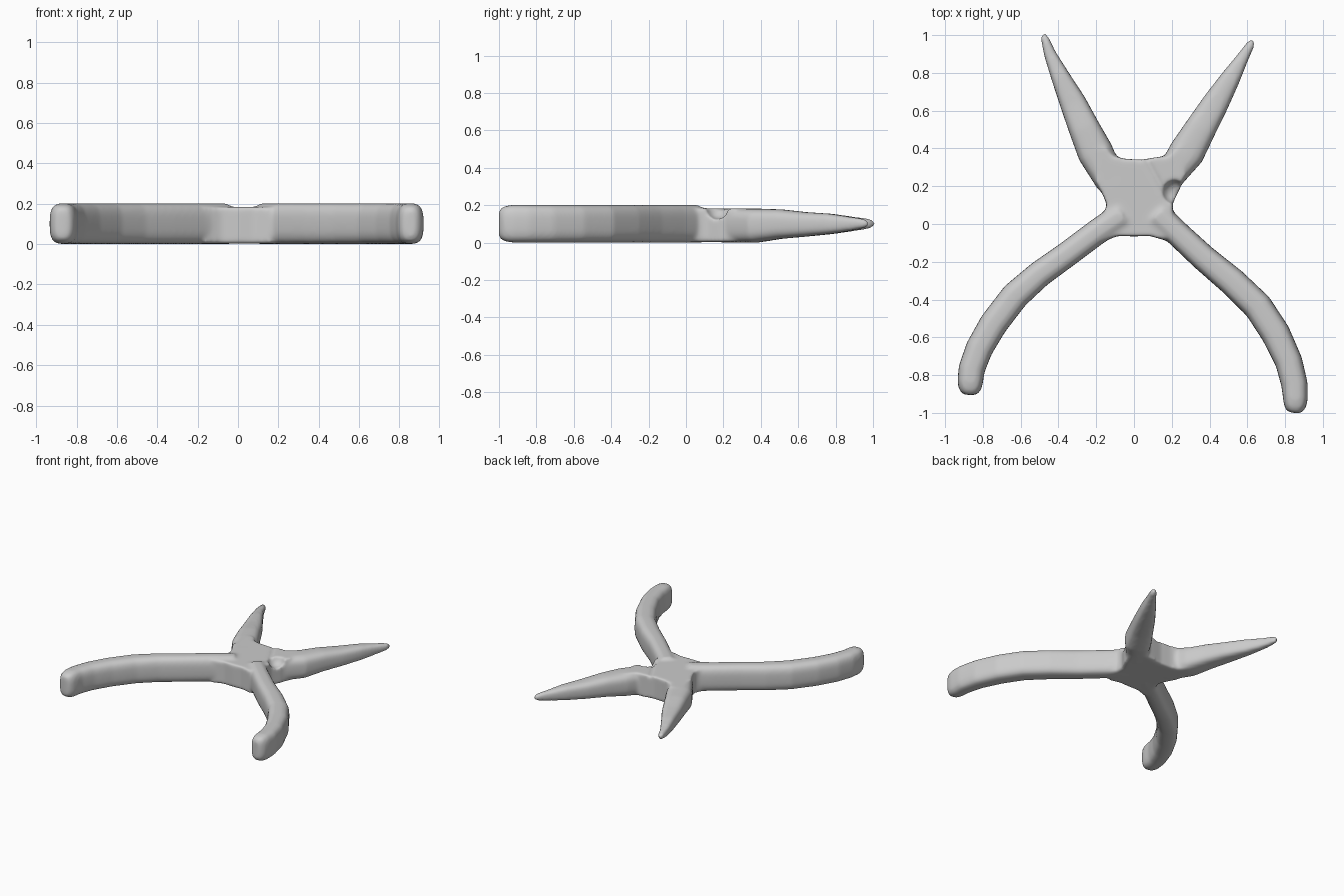
import bpy, bmesh, math
from mathutils import Vector

if "Cube" in bpy.data.objects:
    bpy.data.objects.remove(bpy.data.objects["Cube"])

SIDES = 24


def sweep(bm, stations):
    """Loft rounded sections through stations (x, y, width, z_low, z_high)."""
    rings = []
    for i, (x, y, w, lo, hi) in enumerate(stations):
        a = stations[max(i - 1, 0)]
        b = stations[min(i + 1, len(stations) - 1)]
        t = Vector((b[0] - a[0], b[1] - a[1])).normalized()
        ring = []
        for k in range(SIDES):
            ang = 2 * math.pi * k / SIDES
            c, s = math.cos(ang), math.sin(ang)
            u = math.copysign(abs(c) ** 0.65, c) * w / 2
            v = math.copysign(abs(s) ** 0.65, s) * (hi - lo) / 2
            ring.append(bm.verts.new((x - t.y * u, y + t.x * u, (lo + hi) / 2 + v)))
        rings.append(ring)
    for r0, r1 in zip(rings, rings[1:]):
        for k in range(SIDES):
            j = (k + 1) % SIDES
            bm.faces.new((r0[k], r0[j], r1[j], r1[k]))
    bm.faces.new(rings[0][::-1])
    bm.faces.new(rings[-1])


def handle(bm, path, tip):
    """Curved grip with constant thickness and a rounded end at the tip."""
    st = [(x, y, w, 0.0, 0.202) for x, y, w in path]
    x, y, w = path[-1]
    for f, s in ((0.5, 0.9), (0.85, 0.68), (1.0, 0.4)):
        h = 0.101 * (0.45 + 0.55 * s)
        st.append((x + (tip[0] - x) * f, y + (tip[1] - y) * f, w * s, 0.101 - h, 0.101 + h))
    sweep(bm, st)


def prism(bm, outline, lo, hi):
    bottom = bm.faces.new([bm.verts.new((x, y, lo)) for x, y in outline])
    ext = bmesh.ops.extrude_face_region(bm, geom=[bottom])["geom"]
    for v in ext:
        if isinstance(v, bmesh.types.BMVert):
            v.co.z = hi


def finish(bm, name):
    bmesh.ops.recalc_face_normals(bm, faces=bm.faces)
    me = bpy.data.meshes.new(name)
    bm.to_mesh(me)
    bm.free()
    ob = bpy.data.objects.new(name, me)
    bpy.context.collection.objects.link(ob)
    return ob


bm = bmesh.new()

# Handles
handle(bm, [(-0.06, 0.05, 0.14), (-0.2, -0.045, 0.135), (-0.36, -0.165, 0.135),
            (-0.5, -0.265, 0.14), (-0.63, -0.38, 0.15), (-0.745, -0.53, 0.15),
            (-0.82, -0.66, 0.145), (-0.86, -0.77, 0.14), (-0.867, -0.835, 0.135)],
       (-0.87, -0.905))
handle(bm, [(0.12, 0.055, 0.14), (0.23, -0.05, 0.135), (0.37, -0.18, 0.14),
            (0.52, -0.305, 0.15), (0.655, -0.435, 0.155), (0.75, -0.58, 0.155),
            (0.82, -0.73, 0.145), (0.85, -0.85, 0.14), (0.855, -0.93, 0.13)],
       (0.85, -1.0))

# Tapering jaws
sweep(bm, [(-0.12, 0.22, 0.16, 0.0, 0.182), (-0.205, 0.38, 0.19, 0.0, 0.182),
           (-0.265, 0.51, 0.165, 0.02, 0.178), (-0.325, 0.645, 0.14, 0.032, 0.163),
           (-0.39, 0.78, 0.1, 0.045, 0.155), (-0.445, 0.9, 0.065, 0.062, 0.138),
           (-0.473, 0.985, 0.042, 0.075, 0.128), (-0.479, 1.008, 0.02, 0.09, 0.115)])
sweep(bm, [(0.18, 0.24, 0.15, 0.0, 0.182), (0.28, 0.38, 0.19, 0.0, 0.182),
           (0.355, 0.51, 0.165, 0.02, 0.178), (0.435, 0.645, 0.14, 0.032, 0.163),
           (0.51, 0.77, 0.105, 0.045, 0.155), (0.575, 0.88, 0.065, 0.062, 0.138),
           (0.617, 0.95, 0.045, 0.075, 0.128), (0.631, 0.976, 0.022, 0.09, 0.115)])

# Pivot block with filleted outline
prism(bm, [(-0.22, -0.02), (-0.165, 0.045), (-0.143, 0.1), (-0.165, 0.155), (-0.2, 0.22),
           (-0.2, 0.4), (-0.15, 0.405), (-0.11, 0.36), (-0.05, 0.345), (0.04, 0.34),
           (0.13, 0.355), (0.18, 0.36), (0.24, 0.41), (0.27, 0.26), (0.24, 0.18),
           (0.205, 0.11), (0.205, 0.06), (0.23, 0.0), (0.16, -0.085), (0.08, -0.062),
           (0.0, -0.066), (-0.08, -0.062), (-0.16, -0.09)], 0.002, 0.183)
pliers = finish(bm, "pliers_body")

# Recess beside the right jaw
bm = bmesh.new()
bmesh.ops.create_uvsphere(bm, u_segments=24, v_segments=12, radius=0.065)
for v in bm.verts:
    v.co += Vector((0.215, 0.17, 0.19))
recess = finish(bm, "jaw_recess_cutter")

# Shallow seam between the two halves
bm = bmesh.new()
prism(bm, [(0.04, 0.37), (0.065, 0.37), (0.17, 0.18), (0.15, 0.165)], 0.17, 0.25)
seam = finish(bm, "seam_cutter")


def remesh(voxel):
    m = pliers.modifiers.new("Fuse", "REMESH")
    m.mode = "VOXEL"
    m.voxel_size = voxel
    m.use_smooth_shade = True


# Fuse the parts, cut the details and soften
remesh(0.01)
for cutter in (recess, seam):
    cutter.hide_render = True
    cutter.hide_set(True)
    m = pliers.modifiers.new("Cut", "BOOLEAN")
    m.operation = "DIFFERENCE"
    m.solver = "EXACT"
    m.object = cutter
remesh(0.01)
soft = pliers.modifiers.new("Soften", "SMOOTH")
soft.factor = 0.5
soft.iterations = 10
